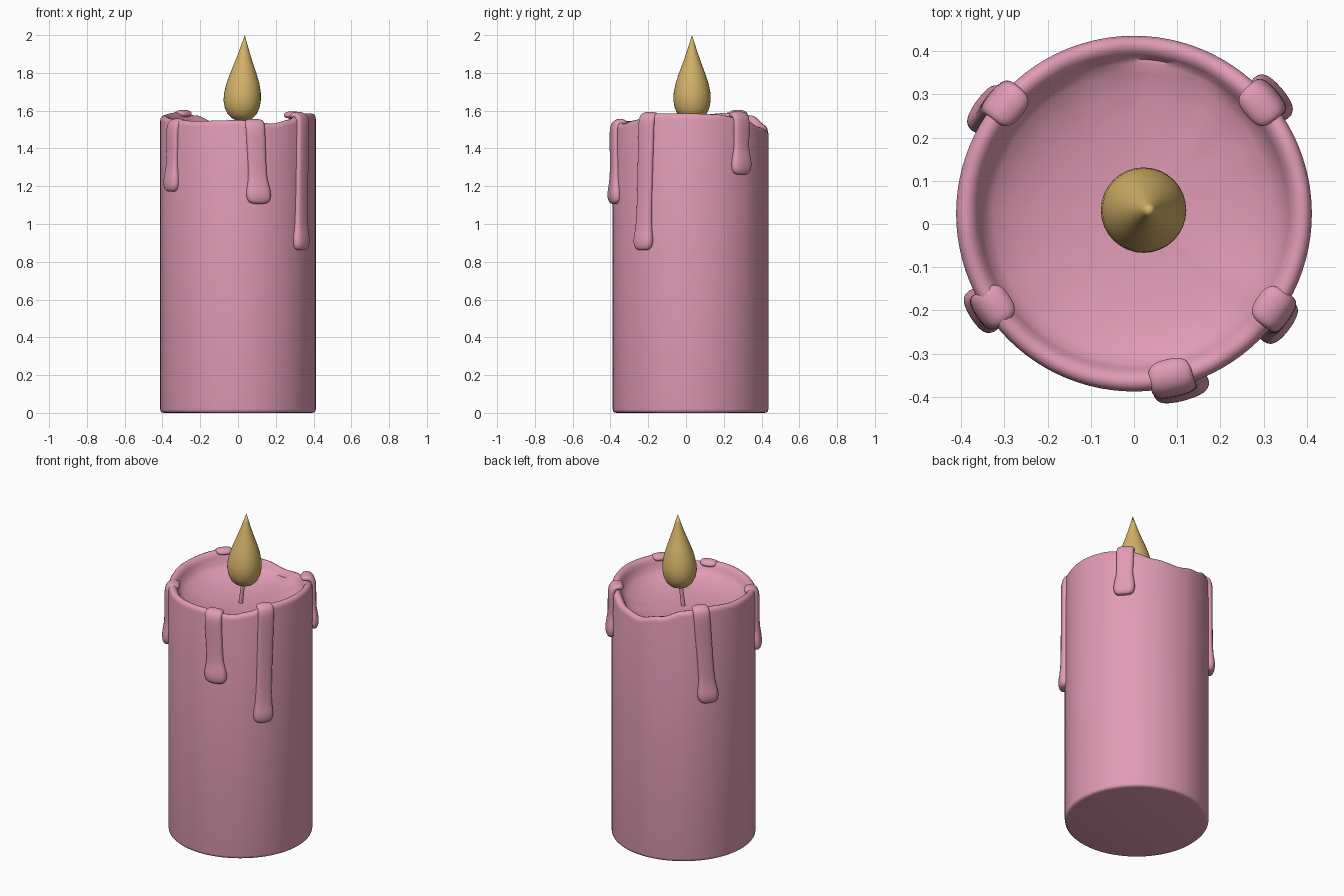
import bpy, bmesh, math
from mathutils import Vector

if "Cube" in bpy.data.objects:
    bpy.data.objects.remove(bpy.data.objects["Cube"])

CY = 0.024          # candle axis offset in y
R = 0.412           # candle radius


def material(name, rgb):
    m = bpy.data.materials.new(name)
    m.diffuse_color = (*rgb, 1)
    m.use_nodes = True
    m.node_tree.nodes["Principled BSDF"].inputs["Base Color"].default_value = m.diffuse_color
    return m


PINK = material("pink wax", (0.75, 0.33, 0.46))
GOLD = material("golden flame", (0.66, 0.45, 0.14))


def loft(name, rings, mat, subsurf=0):
    """Skin a list of closed rings; a one-point ring closes an end."""
    bm = bmesh.new()
    rows = [[bm.verts.new(p) for p in ring] for ring in rings]
    for a, b in zip(rows, rows[1:]):
        n = max(len(a), len(b))
        for i in range(n):
            j = (i + 1) % n
            if len(a) == 1:
                bm.faces.new((a[0], b[j], b[i]))
            elif len(b) == 1:
                bm.faces.new((a[i], a[j], b[0]))
            else:
                bm.faces.new((a[i], a[j], b[j], b[i]))
    bmesh.ops.recalc_face_normals(bm, faces=bm.faces)
    mesh = bpy.data.meshes.new(name)
    bm.to_mesh(mesh)
    bm.free()
    mesh.materials.append(mat)
    obj = bpy.data.objects.new(name, mesh)
    bpy.context.collection.objects.link(obj)
    if subsurf:
        mod = obj.modifiers.new("smooth", "SUBSURF")
        mod.levels = mod.render_levels = subsurf
    bpy.ops.object.select_all(action='DESELECT')
    obj.select_set(True)
    bpy.context.view_layer.objects.active = obj
    if subsurf:
        bpy.ops.object.shade_smooth()
    else:
        bpy.ops.object.shade_smooth_by_angle(angle=math.radians(50))
    return obj


# Wavy rim: (angle in degrees, height)
RIM = [(0, 1.585), (20, 1.58), (45, 1.555), (65, 1.515), (85, 1.5), (105, 1.53),
       (125, 1.575), (145, 1.59), (180, 1.575), (210, 1.555), (235, 1.545),
       (270, 1.55), (298, 1.532), (312, 1.55), (328, 1.585)]


def rim_height(deg):
    deg %= 360
    pts = RIM + [(360, RIM[0][1])]
    for (a, h), (b, k) in zip(pts, pts[1:]):
        if a <= deg <= b:
            t = (deg - a) / (b - a)
            return h + (k - h) * t * t * (3 - 2 * t)


# Candle body with rounded lip and melted bowl
SEG = 96
outer = [(0.392, 0), (0.404, 0.003), (0.41, 0.009), (R, 0.02)]
lip = [(R, -0.028), (0.409, -0.014), (0.402, -0.004), (0.391, 0),
       (0.378, -0.003), (0.367, -0.014), (0.358, -0.032)]
bowl = [(0.348, 0.56), (0.325, 0.42), (0.28, 0.26), (0.21, 0.12), (0.12, 0.035)]
BASE = 1.43


def body_ring(r, z_of_h):
    ring = []
    for i in range(SEG):
        a = math.tau * i / SEG
        ring.append((r * math.cos(a), CY + r * math.sin(a),
                     z_of_h(rim_height(math.degrees(a)))))
    return ring


rings = [[(0, CY, 0)]]
rings += [body_ring(r, lambda h, z=z: z) for r, z in outer]
rings += [body_ring(r, lambda h, d=d: h + d) for r, d in lip]
rings += [body_ring(r, lambda h, f=f: BASE + f * (h - BASE)) for r, f in bowl]
rings.append([(0, CY, BASE)])
loft("candle_body", rings, PINK)


# Wax drips folded over the rim and ending in a bulge
def drip(name, az_top, az_low, top, low, width, bulge):
    # radius, height, half width, half thickness
    path = [(0.350, top - 0.034, 0.6 * width, 0.010),
            (0.361, top - 0.024, 0.95 * width, 0.018),
            (0.385, top - 0.020, width, 0.021),
            (0.405, top - 0.028, width, 0.022),
            (0.414, top - 0.055, width, 0.022),
            (0.415, top - 0.11, width, 0.021),
            (0.415, (top + low) / 2, 0.96 * width, 0.021),
            (0.415, low + 0.13, 0.96 * width, 0.022),
            (0.417, low + 0.075, bulge, 0.032),
            (0.417, low + 0.03, bulge, 0.034),
            (0.415, low + 0.004, 0.75 * bulge, 0.024)]
    rings = []
    n = 12
    for k, (r, z, w, t) in enumerate(path):
        p, q = path[max(k - 1, 0)], path[min(k + 1, len(path) - 1)]
        dr, dz = q[0] - p[0], q[1] - p[1]
        s = math.hypot(dr, dz)
        az = math.radians(az_top + (az_low - az_top) * (top - z) / (top - low))
        rad = Vector((math.cos(az), math.sin(az), 0))
        side = Vector((-math.sin(az), math.cos(az), 0))
        normal = rad * (-dz / s) + Vector((0, 0, dr / s))
        c = Vector((0, CY, z)) + rad * r
        ring = []
        for i in range(n):
            a = math.tau * i / n
            ca, sa = math.cos(a), math.sin(a)
            ring.append(c + side * w * math.copysign(abs(ca) ** 0.7, ca)
                        + normal * t * math.copysign(abs(sa) ** 0.8, sa))
        rings.append(ring)
    rings.insert(0, [sum(rings[0], Vector()) / n])
    rings.append([sum(rings[-1], Vector()) / n - Vector((0, 0, 0.004))])
    loft(name, rings, PINK, 2)


drip("front_drip", -77.5, -74.5, 1.56, 1.105, 0.053, 0.069)
drip("front_right_drip", -34, -37, 1.597, 0.86, 0.049, 0.060)
drip("front_left_drip", 213.5, 212.5, 1.562, 1.17, 0.048, 0.058)
drip("back_left_drip", 139, 145, 1.608, 1.0, 0.050, 0.064)
drip("back_right_drip", 41, 40, 1.60, 1.26, 0.052, 0.064)


# Slightly leaning wick and flame
def turned(name, profile, mat, seg, lean):
    rings = []
    for r, z in profile:
        x, y = lean(z)
        if r == 0:
            rings.append([(x, y, z)])
        else:
            rings.append([(x + r * math.cos(math.tau * i / seg),
                           y + r * math.sin(math.tau * i / seg), z)
                          for i in range(seg)])
    loft(name, rings, mat)


turned("wick", [(0, 1.41), (0.013, 1.41), (0.012, 1.5), (0.011, 1.6), (0, 1.6)],
       PINK, 16, lambda z: (0.02 * (z - 1.41) / 0.19, CY + 0.008 * (z - 1.41) / 0.19))
turned("flame", [(0, 1.545), (0.03, 1.549), (0.055, 1.56), (0.077, 1.582), (0.092, 1.615),
                 (0.099, 1.655), (0.097, 1.695), (0.087, 1.745), (0.07, 1.797),
                 (0.05, 1.85), (0.032, 1.9), (0.016, 1.95), (0, 2.0)],
       GOLD, 32, lambda z: (0.022 + 0.014 * max(0, z - 1.65) / 0.35, 0.032))
